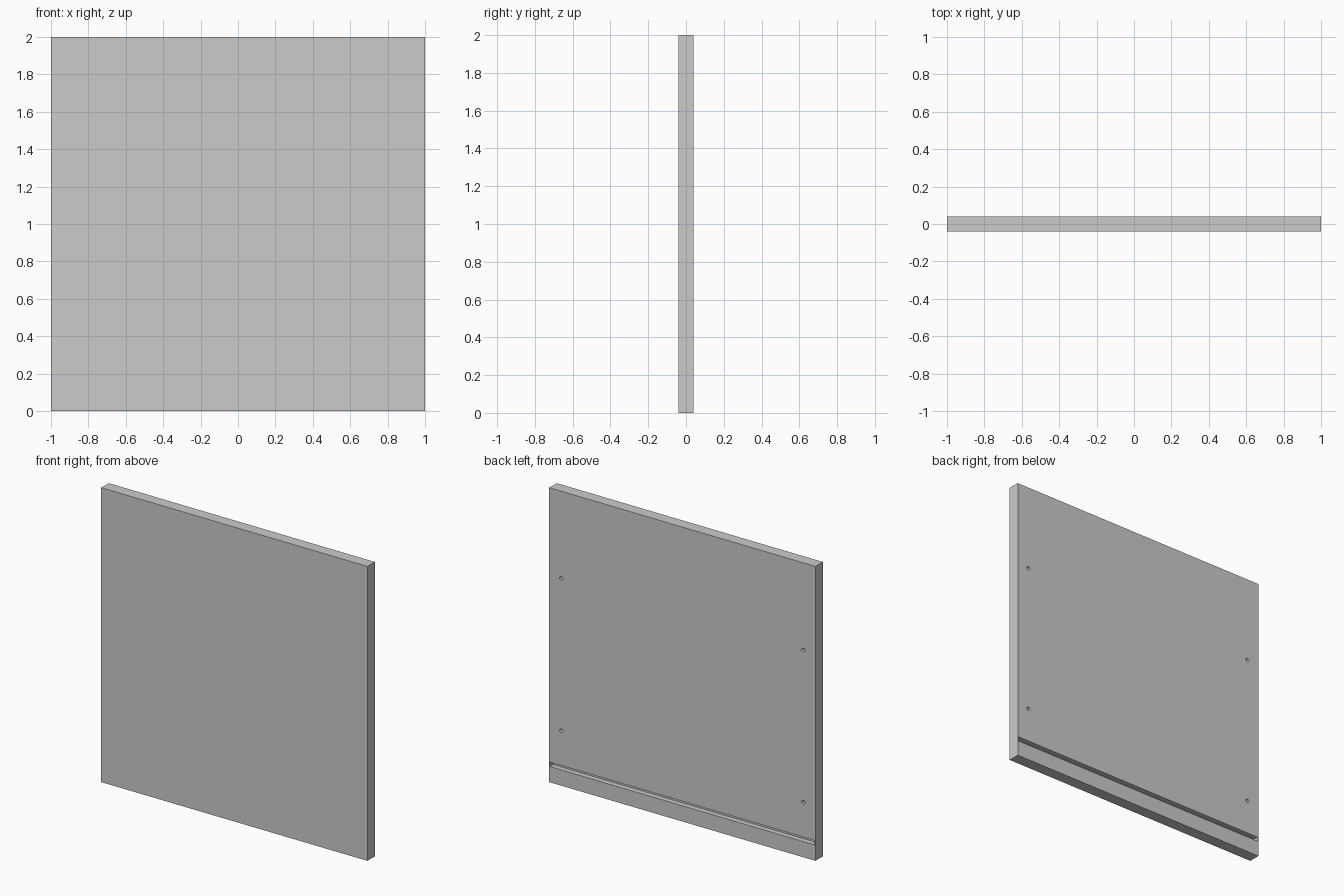
import bpy
from math import pi

if "Cube" in bpy.data.objects:
    bpy.data.objects.remove(bpy.data.objects["Cube"])

BACK = 0.04  # y of the rear face


def box(name, x, y, z):
    """Box from (min, max) ranges on each axis."""
    bpy.ops.mesh.primitive_cube_add(
        size=1, location=[(a + b) / 2 for a, b in (x, y, z)])
    ob = bpy.context.object
    ob.name = name
    ob.scale = [b - a for a, b in (x, y, z)]
    bpy.ops.object.transform_apply(location=True, rotation=False, scale=True)
    return ob


def hole(x, z, depth=0.045, radius=0.0125):
    """Cylindrical cutter reaching in from the rear face."""
    bpy.ops.mesh.primitive_cylinder_add(
        vertices=24, radius=radius, depth=2 * depth,
        location=(x, BACK, z), rotation=(pi / 2, 0, 0))
    bpy.context.object.name = "hole_cutter"
    return bpy.context.object


# Flat panel
panel = box("front_panel", (-1, 1), (-BACK, BACK), (0, 2))

# Stopped groove along the bottom of the rear face, and four blind screw holes
cutters = [box("groove_cutter", (-0.995, 0.995), (BACK - 0.035, BACK + 0.05), (0.107, 0.137))]
cutters += [hole(x, z) for x in (-0.91, 0.91) for z in (0.373, 1.408)]

for cutter in cutters:
    cutter.hide_render = True
    mod = panel.modifiers.new(cutter.name, 'BOOLEAN')
    mod.operation = 'DIFFERENCE'
    mod.solver = 'EXACT'
    mod.object = cutter

bpy.context.view_layer.objects.active = panel
for name in [m.name for m in panel.modifiers]:
    bpy.ops.object.modifier_apply(modifier=name)
for cutter in cutters:
    bpy.data.objects.remove(cutter)

# Crisp panel edges, smooth hole walls
bpy.ops.object.select_all(action='DESELECT')
panel.select_set(True)
bpy.ops.object.shade_smooth_by_angle()
